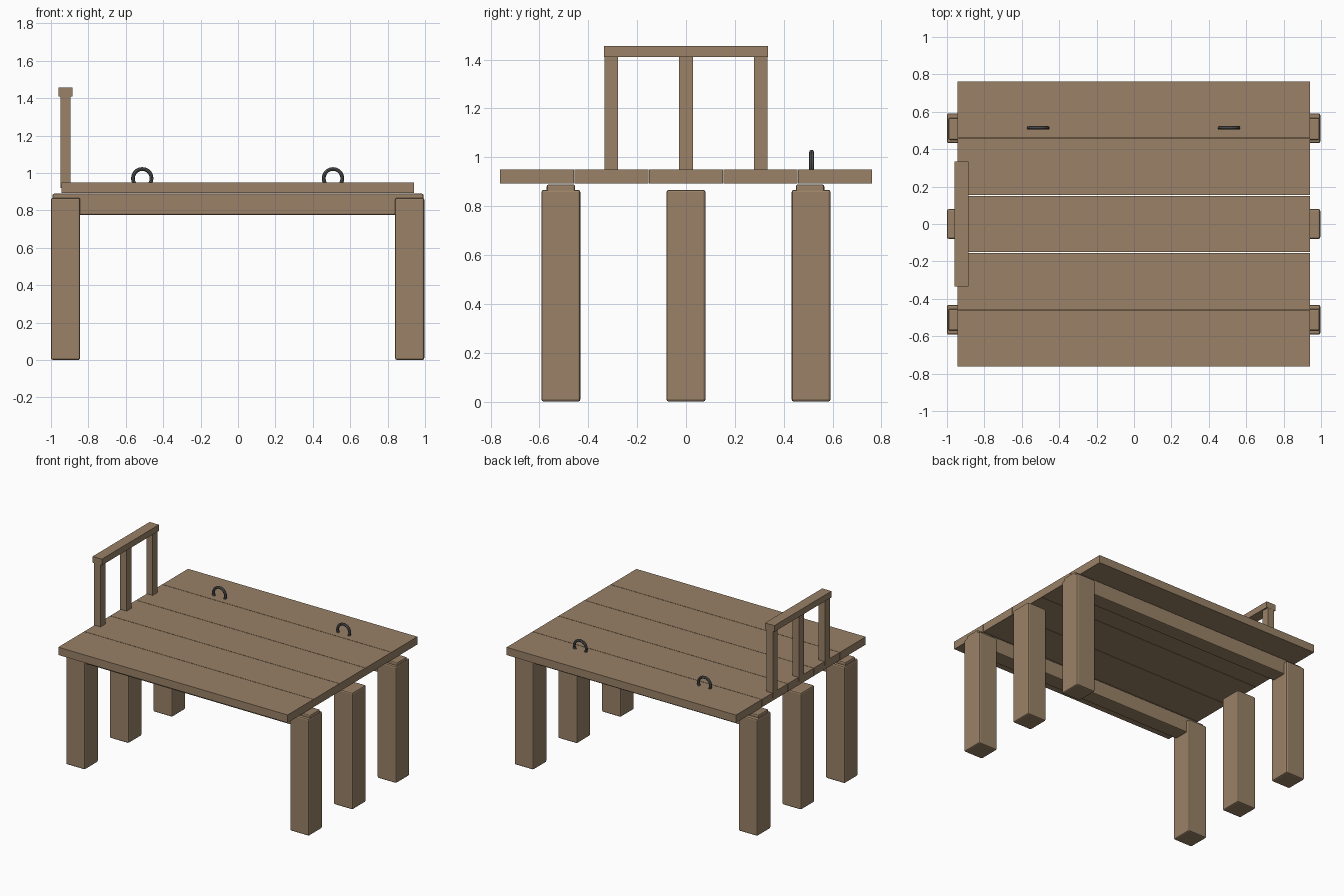
import bpy, math

if "Cube" in bpy.data.objects:
    bpy.data.objects.remove(bpy.data.objects["Cube"])


def material(name, rgb):
    m = bpy.data.materials.new(name)
    m.diffuse_color = (*rgb, 1)
    m.use_nodes = True
    m.node_tree.nodes["Principled BSDF"].inputs["Base Color"].default_value = m.diffuse_color
    return m


wood = material("wood", (0.32, 0.22, 0.135))
iron = material("iron", (0.1, 0.1, 0.1))


def box(name, x, y, z, bevel=0.0):
    """Box from (min, max) ranges, with optional rounded edges."""
    bpy.ops.mesh.primitive_cube_add(size=1, location=[sum(r) / 2 for r in (x, y, z)])
    ob = bpy.context.object
    ob.name = name
    ob.scale = [r[1] - r[0] for r in (x, y, z)]
    bpy.ops.object.transform_apply(location=False, rotation=False, scale=True)
    ob.data.materials.append(wood)
    if bevel:
        mod = ob.modifiers.new("bevel", "BEVEL")
        mod.width = bevel
        mod.segments = 2
    return ob


def around(c, width):
    return (c - width / 2, c + width / 2)


# Six thick legs, three at each end
for x in (-0.922, 0.918):
    for y in (-0.512, 0, 0.512):
        box("leg", around(x, 0.156), around(y, 0.16), (0.0, 0.867), 0.01)

# Two long beams under the deck, through the corner legs
for y in (-0.512, 0.508):
    box("beam", (-0.992, 0.992), around(y, 0.116), (0.775, 0.889), 0.008)

# Five deck planks with narrow gaps
for i in range(5):
    box("deck_plank", (-0.943, 0.94), around((i - 2) * 0.305, 0.302), (0.892, 0.95))

# Railing at the left end: three posts and a top rail
for y in (-0.306, 0, 0.306):
    box("railing_post", (-0.948, -0.895), around(y, 0.056), (0.92, 1.412))
box("railing_top", (-0.96, -0.884), (-0.335, 0.335), (1.41, 1.456))

# Iron tie rings half sunk into the rear plank
for x in (-0.512, 0.508):
    bpy.ops.mesh.primitive_torus_add(
        major_segments=20, minor_segments=8, major_radius=0.05, minor_radius=0.01,
        location=(x, 0.514, 0.971), rotation=(math.pi / 2, 0, 0))
    ring = bpy.context.object
    ring.name = "tie_ring"
    ring.data.materials.append(iron)
    bpy.ops.object.shade_smooth_by_angle()
